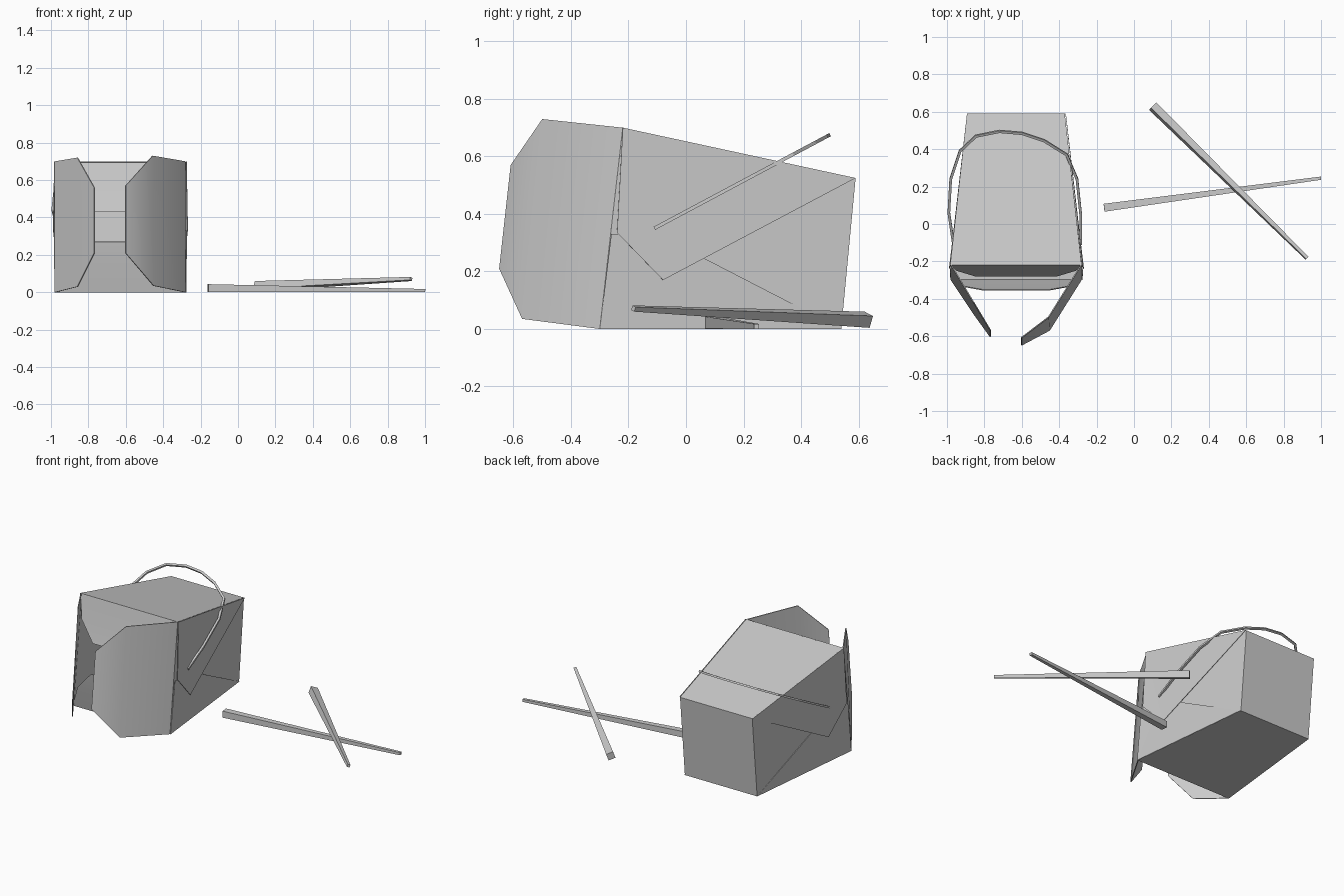
import bpy, bmesh, math
from mathutils import Vector

if "Cube" in bpy.data.objects:
    bpy.data.objects.remove(bpy.data.objects["Cube"])

CX = -0.63  # centre line of the carton


def make(name, verts, faces, thick=0, smooth=False):
    """Mesh object; thick > 0 turns the sheet into thin card."""
    bm = bmesh.new()
    vs = [bm.verts.new(v) for v in verts]
    for f in faces:
        bm.faces.new([vs[i] for i in f])
    bmesh.ops.recalc_face_normals(bm, faces=bm.faces)
    if thick:
        bmesh.ops.solidify(bm, geom=bm.faces[:], thickness=thick)
        bmesh.ops.recalc_face_normals(bm, faces=bm.faces)
    me = bpy.data.meshes.new(name)
    bm.to_mesh(me)
    bm.free()
    ob = bpy.data.objects.new(name, me)
    bpy.context.collection.objects.link(ob)
    if smooth:
        bpy.ops.object.select_all(action='DESELECT')
        ob.select_set(True)
        bpy.context.view_layer.objects.active = ob
        bpy.ops.object.shade_smooth_by_angle(angle=math.radians(40))
    return ob


def half_width(y, z):
    """Half width of the tapering carton at a point of its side wall."""
    front, back = -0.3 + 0.114 * z, 0.54 + 0.095 * z
    return 0.35 - 0.09 * (y - front) / (back - front)


# Carton lying on its side, open towards the front
side = [(-0.30, 0), (-0.22, 0.70), (0.59, 0.525), (0.54, 0)]
verts = [(CX + s * half_width(y, z), y, z) for s in (-1, 1) for y, z in side]
make("carton", verts, [(0, 1, 2, 3), (4, 5, 6, 7), (1, 2, 6, 5),
                       (2, 3, 7, 6), (3, 0, 4, 7)], 0.005)

# Folded gussets on both sides: (y, z, lift from the wall)
upper = [(-0.22, 0.70, .003), (-0.24, 0.335, .012), (-0.08, 0.17, .012), (0.59, 0.525, .003)]
lower = [(-0.30, 0.0, .001), (-0.26, 0.33, .005), (-0.10, 0.33, .005), (0.54, 0.0, .001)]
for s, tag in ((-1, "left"), (1, "right")):
    for pts, part in ((upper, "upper"), (lower, "lower")):
        make(f"{tag}_{part}_gusset",
             [(CX + s * (half_width(y, z) + d), y, z) for y, z, d in pts],
             [(0, 1, 2), (0, 2, 3)], 0.003)

# Side flaps of the opening, bent inwards
panels = [(0, 1, 4, 5), (1, 2, 3, 4)]
make("right_flap", [(-0.28, -0.30, 0), (-0.45, -0.57, 0.035), (-0.60, -0.65, 0.21),
                    (-0.60, -0.61, 0.57), (-0.455, -0.50, 0.73), (-0.28, -0.22, 0.70)],
     panels, 0.006, True)
make("left_flap", [(-0.98, -0.30, 0), (-0.86, -0.48, 0.03), (-0.77, -0.605, 0.21),
                   (-0.77, -0.57, 0.56), (-0.86, -0.42, 0.72), (-0.98, -0.22, 0.70)],
     panels, 0.006, True)

# Top and bottom flaps folded over the opening
for name, rows in (
        ("top_flap", [(0.35, -0.22, 0.70), (0.32, -0.25, 0.55), (0.22, -0.28, 0.43)]),
        ("bottom_flap", [(0.35, -0.30, 0.0), (0.29, -0.335, 0.15), (0.18, -0.355, 0.27)])):
    verts = [(CX + s * w, y, z) for w, y, z in rows for s in (-1, 1)]
    make(name, verts, [(0, 1, 3, 2), (2, 3, 5, 4)], 0.005, True)

# Wire handle: a path in a tilted plane, swept with a square section
path = [(-0.965, -0.11), (-0.99, 0.06), (-0.98, 0.24), (-0.93, 0.39), (-0.845, 0.47),
        (-0.72, 0.495), (-0.60, 0.485), (-0.48, 0.445), (-0.36, 0.37), (-0.305, 0.24),
        (-0.285, 0.05), (-0.285, -0.11)]
pts = [Vector((x, y, 0.35 + 0.533 * (y + 0.11))) for x, y in path]
up = Vector((0, -0.533, 1)).normalized()
verts, faces = [], []
for i, p in enumerate(pts):
    t = (pts[min(i + 1, len(pts) - 1)] - pts[max(i - 1, 0)]).normalized()
    out = t.cross(up).normalized()
    verts += [p + out * a * 0.007 + up * b * 0.006
              for a, b in ((-1, -1), (1, -1), (1, 1), (-1, 1))]
    if i:
        k = 4 * i
        faces += [(k - 4 + j, k - 4 + (j + 1) % 4, k + (j + 1) % 4, k + j) for j in range(4)]
n = len(verts)
make("wire_handle", verts, faces + [(0, 1, 2, 3), (n - 4, n - 3, n - 2, n - 1)])


# Tapered square chopsticks, one resting across the other
def chopstick(name, a, b, ra, rb, roll):
    a, b = Vector(a), Vector(b)
    d = (b - a).normalized()
    across = Vector((-d.y, d.x, 0)).normalized()
    rise = d.cross(across)
    verts = []
    for c, r in ((a, ra), (b, rb)):
        for k in range(4):
            g = math.radians(roll + 90 * k)
            verts.append(c + r * (across * math.cos(g) + rise * math.sin(g)))
    make(name, verts, [(j, (j + 1) % 4, 4 + (j + 1) % 4, 4 + j) for j in range(4)]
         + [(0, 1, 2, 3), (4, 5, 6, 7)])


chopstick("lower_chopstick", (-0.16, 0.087, 0.022), (1.0, 0.245, 0.009), 0.030, 0.012, 45)
chopstick("upper_chopstick", (0.10, 0.63, 0.032), (0.925, -0.183, 0.071), 0.031, 0.012, 25)
